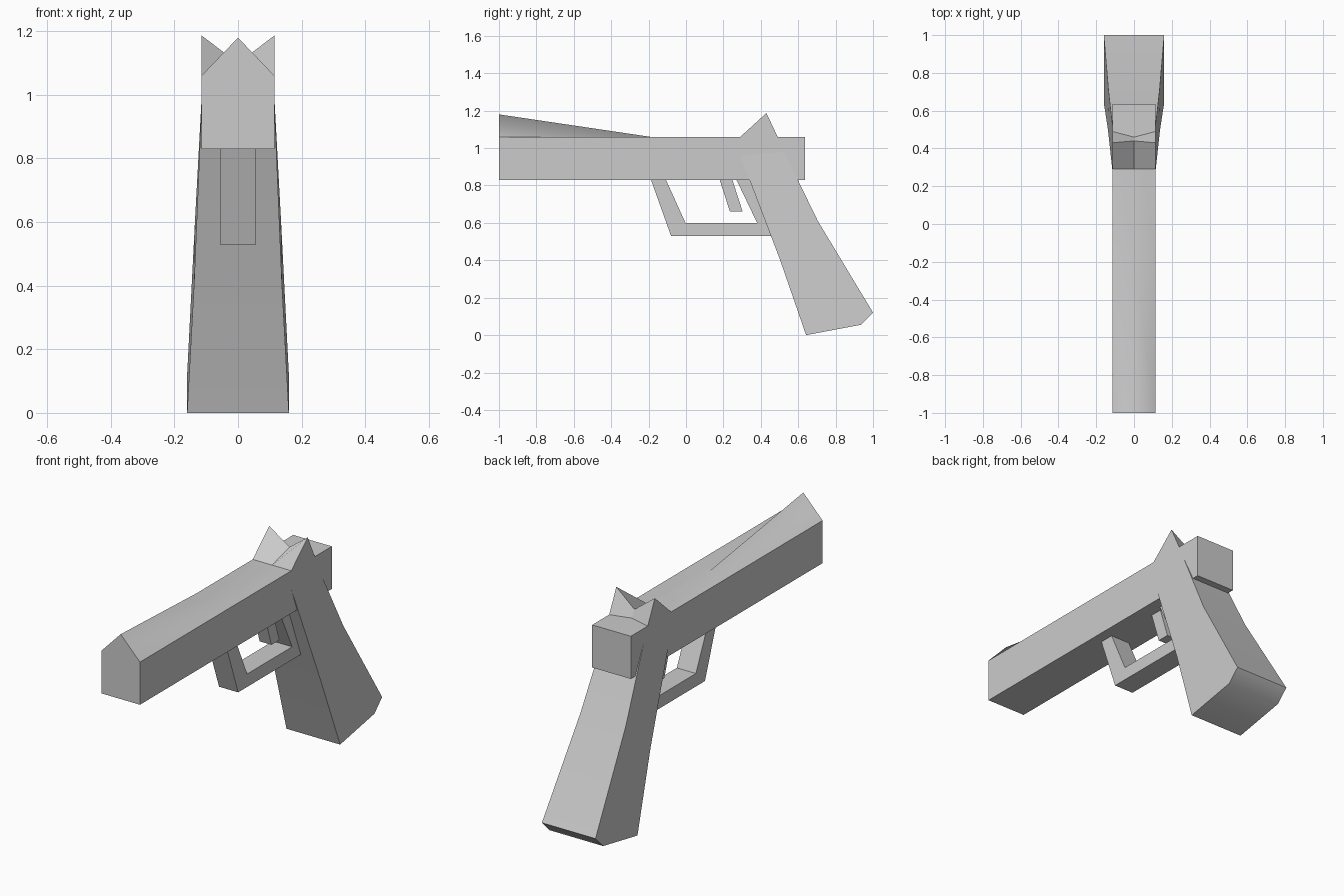
import bpy
import bmesh
import math

if "Cube" in bpy.data.objects:
    bpy.data.objects.remove(bpy.data.objects["Cube"], do_unlink=True)

GREY = (0.6, 0.6, 0.6, 1)
metal = bpy.data.materials.new("plain_grey")
metal.use_nodes = True
metal.diffuse_color = GREY
metal.node_tree.nodes["Principled BSDF"].inputs["Base Color"].default_value = GREY


def loft(name, rings, smooth_angle=None):
    """Skin a closed solid through rings of equal point count."""
    bm = bmesh.new()
    loops = [[bm.verts.new(p) for p in ring] for ring in rings]
    for a, b in zip(loops, loops[1:]):
        for i in range(len(a)):
            j = (i + 1) % len(a)
            bm.faces.new((a[i], a[j], b[j], b[i]))
    bm.faces.new(loops[0])
    bm.faces.new(loops[-1])
    bmesh.ops.recalc_face_normals(bm, faces=bm.faces)
    mesh = bpy.data.meshes.new(name)
    bm.to_mesh(mesh)
    bm.free()
    mesh.materials.append(metal)
    obj = bpy.data.objects.new(name, mesh)
    bpy.context.collection.objects.link(obj)
    if smooth_angle:
        bpy.ops.object.select_all(action="DESELECT")
        obj.select_set(True)
        bpy.context.view_layer.objects.active = obj
        bpy.ops.object.shade_smooth_by_angle(angle=math.radians(smooth_angle))
    return obj


def slab(name, profile, width=None, smooth_angle=None):
    """Side profile of (y, z) or (y, z, half width), mirrored about x = 0."""
    return loft(name, [[(s * (width or p[2]), p[0], p[1]) for p in profile]
                       for s in (-1, 1)], smooth_angle)


W, LOW, TOP = 0.115, 0.83, 1.06


# Slide: a long box with a ridge that sinks into the flat top
def slide_ring(y, ridge):
    return [(-W, y, LOW), (W, y, LOW), (W, y, TOP), (0, y, ridge), (-W, y, TOP)]


slide = loft("slide", [slide_ring(-1, 1.18), slide_ring(-0.19, TOP),
                       slide_ring(0.635, TOP)])
for face in slide.data.polygons:
    face.use_smooth = face.normal.z > 0.3

# Rear sight: wedge with a notch in the middle
horn = [(0.29, TOP), (0.43, 1.187), (0.49, TOP)]
notch = [(0.29, TOP), (0.44, 1.10), (0.46, TOP)]
loft("rear_sight", [[(x, y, z) for y, z in shape]
                    for x, shape in ((-W, horn), (0, notch), (W, horn))])

# Grip: slanted and wider towards the bottom
slab("grip", [(0.29, 0.96, 0.115), (0.50, 0.41, 0.138), (0.642, 0, 0.16),
              (0.935, 0.055, 0.16), (1.0, 0.12, 0.16), (0.705, 0.61, 0.135),
              (0.525, 0.98, 0.115)], smooth_angle=40)

# Trigger guard: open frame below the slide
slab("trigger_guard", [(-0.187, LOW), (-0.08, 0.53), (0.47, 0.53), (0.36, LOW),
                       (0.27, LOW), (0.38, 0.60), (-0.003, 0.60), (-0.107, LOW)],
     width=0.057)

# Trigger
slab("trigger", [(0.18, LOW), (0.235, 0.66), (0.303, 0.66), (0.248, LOW)],
     width=0.035)
